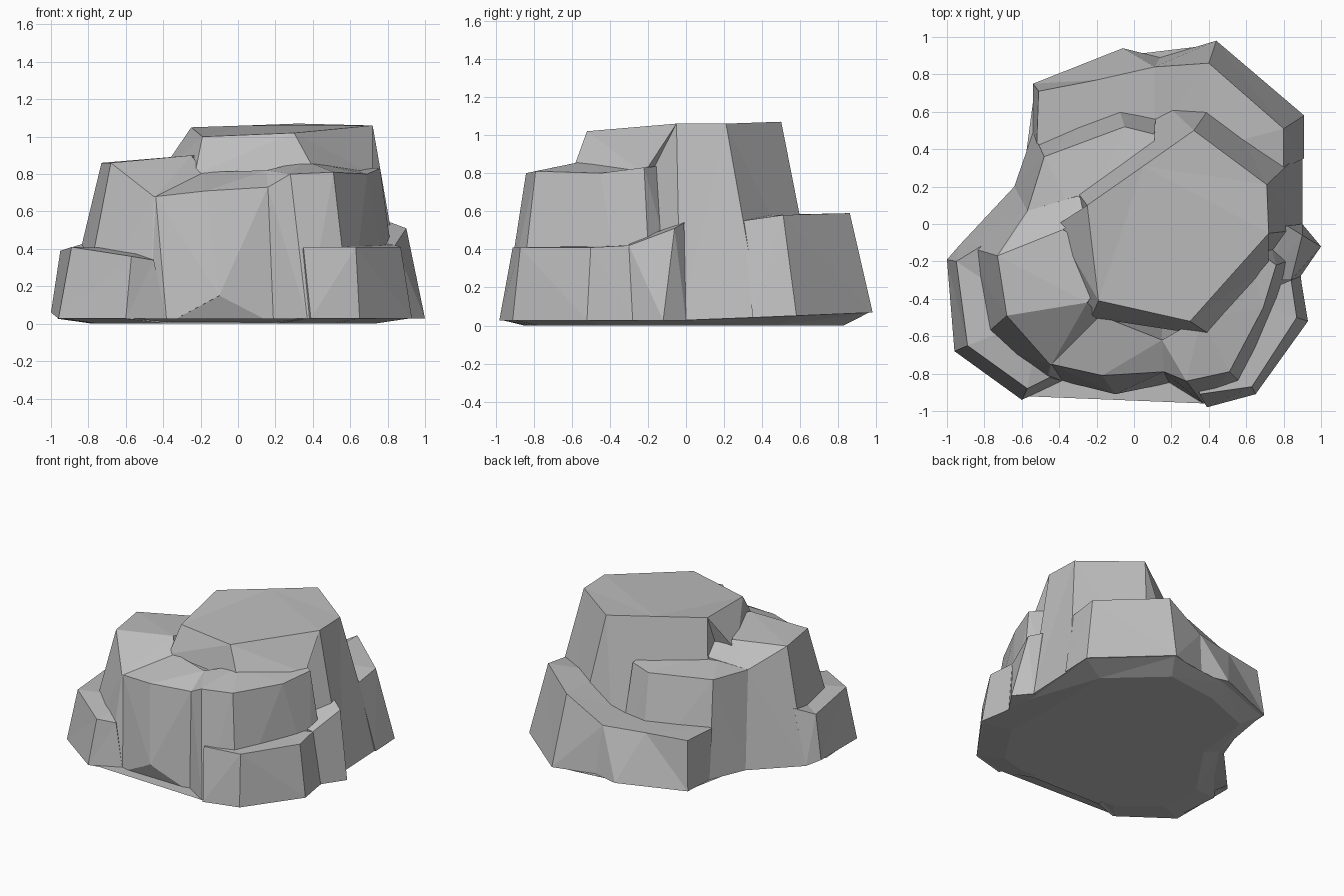
import bpy
import bmesh

# Remove the default cube only
default_cube = bpy.data.objects.get("Cube")
if default_cube:
    bpy.data.objects.remove(default_cube, do_unlink=True)


def make_material(name, grey):
    """One flat colour, shown the same in viewport and render."""
    material = bpy.data.materials.new(name)
    material.use_nodes = True
    colour = (grey, grey, grey, 1)
    material.diffuse_color = colour
    shader = material.node_tree.nodes["Principled BSDF"]
    shader.inputs["Base Color"].default_value = colour
    shader.inputs["Roughness"].default_value = 0.9
    return material


stone_grey = make_material("stone_grey", 0.51)


def on_rim(point):
    """Give a footprint point the height of the rim, which rises to the back."""
    if len(point) == 3:
        return point
    x, y = point
    return (x, y, 0.027 + 0.042 * max(0, y))


def rock_tier(name, top, footprint):
    """Loft a flat-shaded block of rock from its footprint up to its top."""
    bm = bmesh.new()
    lower = [bm.verts.new(on_rim(point)) for point in footprint]
    upper = [bm.verts.new(on_rim(point)) for point in top]
    count = len(top)
    for index in range(count):
        following = (index + 1) % count
        bm.faces.new((lower[index], lower[following], upper[following], upper[index]))
    bm.faces.new(upper)
    bm.faces.new(list(reversed(lower)))
    bmesh.ops.recalc_face_normals(bm, faces=bm.faces)
    bmesh.ops.triangulate(bm, faces=bm.faces)

    mesh = bpy.data.meshes.new(name)
    bm.to_mesh(mesh)
    bm.free()
    mesh.materials.append(stone_grey)
    tier = bpy.data.objects.new(name, mesh)
    bpy.context.collection.objects.link(tier)
    return tier


# Shallow underside narrowing to the ground
rim = [(-.97, -.3), (-.94, -.67), (-.6, -.92), (.39, -.96), (.64, -.9), (.91, -.52),
       (.88, -.1), (.9, .57), (.44, .96), (-.06, .9), (-.53, .73), (-.6, .2)]
rock_tier(
    "underside",
    top=rim,
    footprint=[(x * 0.8, y * 0.86, 0) for x, y in rim],
)

# Tall central block with the flat summit
rock_tier(
    "summit_block",
    top=[(-.25, .1, 1.05), (.05, .31, 1.06), (.32, .5, 1.07), (.71, .21, 1.06),
         (.72, -.05, 1.06), (.3, -.52, 1.02), (-.19, -.41, 1)],
    footprint=[(-.4, .3), (.13, .68), (.46, .7), (.9, .39),
               (.9, -.03), (.5, -.55), (-.2, -.55)],
)

# Flared collar where the summit meets the shoulders
rock_tier(
    "summit_collar",
    top=[(.72, -.05, 1.06), (.3, -.52, 1.02), (-.19, -.41, 1),
         (-.25, .1, 1.05), (.2, .1, 1.02)],
    footprint=[(.72, -.22, .8), (.42, -.6, .8), (-.23, -.5, .8),
               (-.42, -.01, .8), (.2, .1, .8)],
)

# Higher rear ledge, sloping down towards the middle of the back
rock_tier(
    "rear_high_ledge",
    top=[(.8, .3, .55), (.8, .51, .58), (.4, .86, .59),
         (.11, .84, .42), (.11, .5, .4), (.39, .4, .58)],
    footprint=[(.91, .35), (.91, .58), (.44, .98),
               (.14, .89), (.11, .5), (.39, .4)],
)

# Lower rear ledge
rock_tier(
    "rear_low_ledge",
    top=[(.11, .84, .42), (-.2, .77, .42), (-.51, .71, .42),
         (-.52, .43, .41), (-.2, .3, .4), (.11, .4, .4)],
    footprint=[(.14, .89), (-.06, .94), (-.54, .75),
               (-.54, .49), (-.2, .3), (.11, .4)],
)

# Middle step between the rear ledge and the summit
rock_tier(
    "rear_middle_step",
    top=[(.11, .48, .76), (-.05, .52, .74), (-.48, .36, .74),
         (-.57, .07, .73), (-.3, .0, .78), (.1, .1, .8)],
    footprint=[(.12, .64), (-.1, .68), (-.54, .49),
               (-.64, .2), (-.3, .0), (.1, .1)],
)

# Broad side shoulder
rock_tier(
    "side_shoulder",
    top=[(-.57, .07, .73), (-.73, -.17, .86), (-.68, -.49, .86),
         (-.25, -.42, .9), (-.1, -.2, .9), (-.38, -.03, .87),
         (-.2, .08, .84), (-.3, .15, .78)],
    footprint=[(-.64, .2), (-.93, -.11), (-.84, -.63),
               (-.25, -.6), (-.1, -.2), (-.3, .0), (-.2, .1), (-.3, .2)],
)

# Sloping front apron with its bulge
rock_tier(
    "front_apron",
    top=[(-.68, -.49, .86), (-.45, -.75, .68), (-.44, -.75, .68), (-.17, -.81, .71),
         (.16, -.79, .73), (.15, -.62, .82), (-.18, -.49, .81), (-.25, -.42, .9)],
    footprint=[(-.84, -.63), (-.47, -.87), (-.38, -.84, 0), (-.1, -.91, .15),
               (.19, -.85, 0), (.15, -.5), (-.2, -.4), (-.3, -.4)],
)

# Rock receding below the bulge
rock_tier(
    "apron_foot",
    top=[(-.11, -.905, .15), (-.09, -.905, .15), (.15, -.5, .3), (-.2, -.4, .3)],
    footprint=[(-.38, -.84, 0), (.19, -.85, 0), (.15, -.5, 0), (-.2, -.4, 0)],
)

# Front corner shoulder
rock_tier(
    "corner_shoulder",
    top=[(.15, -.62, .82), (.16, -.79, .73), (.28, -.84, .8), (.51, -.79, .81),
         (.69, -.45, .8), (.76, -.22, .83), (.6, -.1, .84), (.36, -.5, .87)],
    footprint=[(.15, -.5), (.19, -.85, 0), (.37, -.96), (.6, -.88),
               (.84, -.32), (.87, -.18), (.7, .0), (.4, -.5)],
)

# Low ledge around the front corner
rock_tier(
    "corner_low_ledge",
    top=[(.35, -.91, .41), (.63, -.87, .41), (.87, -.5, .41),
         (.84, -.3, .42), (.6, -.4, .42), (.35, -.7, .41)],
    footprint=[(.39, -.98), (.65, -.91), (.93, -.52),
               (.89, -.28), (.6, -.4), (.3, -.7)],
)

# Low ledge below the side shoulder
rock_tier(
    "side_low_ledge",
    top=[(-.82, -.12, .43), (-.95, -.2, .39), (-.89, -.65, .41),
         (-.57, -.88, .36), (-.45, -.82, .34), (-.5, -.5, .4)],
    footprint=[(-.93, -.11), (-1, -.19, .06), (-.96, -.68),
               (-.6, -.94), (-.38, -.84, 0), (-.5, -.5)],
)

# Small buttress on the side
rock_tier(
    "side_buttress",
    top=[(.82, -.01, .54), (.9, -.06, .51), (.84, -.3, .42),
         (.7, -.3, .44), (.7, .0, .55)],
    footprint=[(.9, .0), (1, -.12), (.89, -.28), (.7, -.3), (.7, .0)],
)
